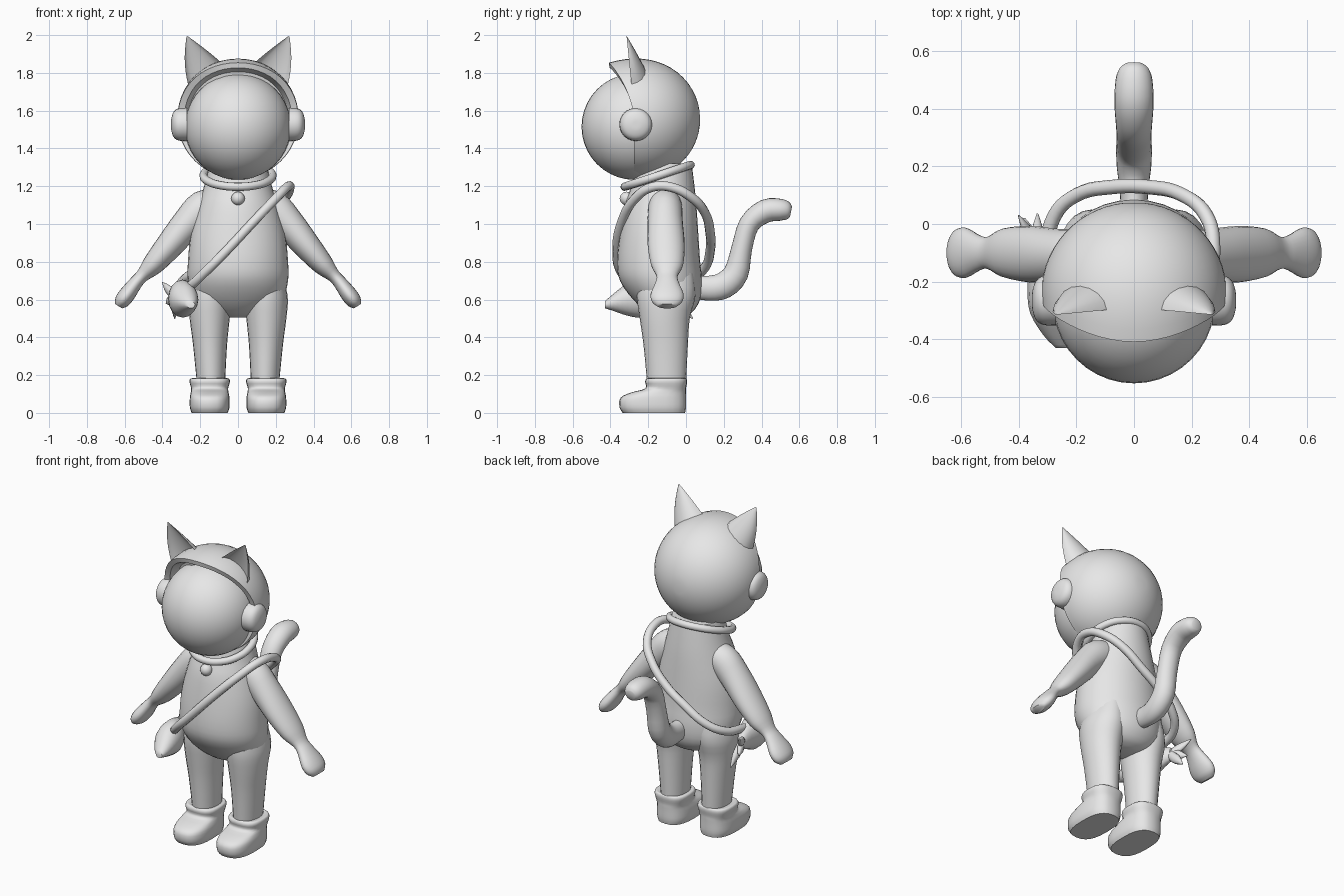
import bpy, bmesh, math
from mathutils import Vector

if "Cube" in bpy.data.objects:
    bpy.data.objects.remove(bpy.data.objects["Cube"])

GREY = bpy.data.materials.new("plain_grey")
GREY.diffuse_color = (0.8, 0.8, 0.8, 1)
GREY.use_nodes = True
GREY.node_tree.nodes["Principled BSDF"].inputs["Base Color"].default_value = GREY.diffuse_color


def finish(bm, name, angle=50):
    bmesh.ops.recalc_face_normals(bm, faces=bm.faces)
    me = bpy.data.meshes.new(name)
    bm.to_mesh(me)
    bm.free()
    me.materials.append(GREY)
    me.shade_smooth()
    me.set_sharp_from_angle(angle=math.radians(angle))
    ob = bpy.data.objects.new(name, me)
    bpy.context.collection.objects.link(ob)
    return ob


def skin(rings, name, angle=50):
    """Join rings of points into a closed, capped surface."""
    bm = bmesh.new()
    vs = [[bm.verts.new(p) for p in r] for r in rings]
    n = len(vs[0])
    for a, b in zip(vs, vs[1:]):
        for i in range(n):
            bm.faces.new((a[i], a[(i + 1) % n], b[(i + 1) % n], b[i]))
    bm.faces.new(vs[0])
    bm.faces.new(vs[-1])
    return finish(bm, name, angle)


def smooth_rows(rows, steps):
    """Catmull-Rom interpolation of the section rows."""
    out = []
    for i in range(len(rows) - 1):
        p0, p1 = rows[max(i - 1, 0)], rows[i]
        p2, p3 = rows[i + 1], rows[min(i + 2, len(rows) - 1)]
        for s in range(steps):
            t = s / steps
            out.append([0.5 * (2 * b + (c - a) * t + (2 * a - 5 * b + 4 * c - d) * t * t
                               + (3 * b - a - 3 * c + d) * t ** 3)
                        for a, b, c, d in zip(p0, p1, p2, p3)])
    return out + [list(rows[-1])]


def loft(name, rows, side, along=None, mirror=1, n=24, steps=3, power=1.0, angle=50):
    """Rows are centre x, y, z, radius along side, radius across it."""
    rows = smooth_rows(rows, steps)
    side = Vector(side)
    rings = []
    for i, r in enumerate(rows):
        c = Vector(r[:3])
        t = along or Vector(rows[min(i + 1, len(rows) - 1)][:3]) - Vector(rows[max(i - 1, 0)][:3])
        across = Vector(t).cross(side).normalized()
        ring = []
        for k in range(n):
            a = 2 * math.pi * k / n
            u = math.copysign(abs(math.cos(a)) ** power, math.cos(a))
            v = math.copysign(abs(math.sin(a)) ** power, math.sin(a))
            p = c + side * (u * r[3]) + across * (v * r[4])
            ring.append((p.x * mirror, p.y, p.z))
        rings.append(ring)
    return skin(rings, name, angle)


def upright(rows):
    """Turn x, z, half width, front y, back y into loft rows."""
    return [(x, (f + b) / 2, z, w, (b - f) / 2) for x, z, w, f, b in rows]


def tube(name, pts, radius):
    cu = bpy.data.curves.new(name, 'CURVE')
    cu.dimensions = '3D'
    cu.bevel_depth, cu.bevel_resolution, cu.resolution_u = radius, 3, 5
    sp = cu.splines.new('BEZIER')
    sp.bezier_points.add(len(pts) - 1)
    for b, p in zip(sp.bezier_points, pts):
        b.co = p
        b.handle_left_type = b.handle_right_type = 'AUTO'
    sp.use_cyclic_u = True
    cu.materials.append(GREY)
    ob = bpy.data.objects.new(name, cu)
    bpy.context.collection.objects.link(ob)
    bpy.ops.object.select_all(action='DESELECT')
    ob.select_set(True)
    bpy.context.view_layer.objects.active = ob
    bpy.ops.object.convert(target='MESH')


def ball(name, centre, radius, seg=32):
    bm = bmesh.new()
    bmesh.ops.create_uvsphere(bm, u_segments=seg, v_segments=seg // 2, radius=radius)
    bmesh.ops.translate(bm, verts=bm.verts, vec=centre)
    finish(bm, name)


X, Y, Z = (1, 0, 0), (0, 1, 0), (0, 0, 1)

# torso with a round belly
loft("torso", upright([
    (0, 1.32, .15, -.27, .03), (0, 1.20, .18, -.29, .045), (0, 1.10, .21, -.325, .055),
    (0, .95, .25, -.35, .065), (0, .80, .265, -.365, .075), (0, .70, .265, -.35, .085),
    (0, .60, .235, -.28, .075), (0, .53, .15, -.2, .03), (0, .505, .05, -.14, -.03)]),
    X, Z, n=32)

for s, word in ((1, "right"), (-1, "left")):
    # legs and boots
    loft(word + "_leg", upright([
        (.14, .74, .09, -.25, .04), (.148, .62, .115, -.26, .05), (.15, .50, .106, -.245, .02),
        (.148, .36, .09, -.225, .01), (.143, .15, .074, -.205, 0)]), X, Z, s)
    loft(word + "_boot", upright([
        (.15, 0, .095, -.335, -.005), (.15, .03, .105, -.352, 0), (.15, .08, .105, -.347, 0),
        (.15, .108, .1, -.29, 0), (.15, .13, .098, -.215, 0), (.15, .165, .107, -.217, .006),
        (.15, .183, .1, -.207, 0), (.15, .18, .075, -.19, -.015)]), X, Z, s, power=.75)
    # arm running into a mitten
    loft(word + "_arm", [
        (.09, -.11, 1.12, .08, .07), (.18, -.11, 1.085, .09, .095), (.26, -.11, 1.01, .093, .085),
        (.36, -.105, .89, .098, .073), (.45, -.1, .785, .085, .057), (.505, -.1, .728, .056, .036),
        (.54, -.1, .69, .062, .036), (.585, -.1, .63, .087, .043), (.615, -.1, .59, .08, .04),
        (.632, -.1, .565, .05, .022)], Y, None, s)
    # helmet side cap
    loft(word + "_side_cap", [
        (.27, -.265, 1.527, .088, .088), (.315, -.265, 1.527, .085, .085),
        (.34, -.265, 1.527, .068, .068), (.352, -.265, 1.527, .035, .035),
        (.354, -.265, 1.527, .01, .01)], Y, X, s)
    # pointed ear with a hollow front
    inner, outer, tip = Vector((.06, -.295, 1.83)), Vector((.255, -.285, 1.70)), Vector((.272, -.315, 1.998))
    rings = []
    for j in range(9):
        t = j / 8 * .98
        bulge = math.sin(t * math.pi) * .018
        a = inner.lerp(tip, t) + Vector((0, 0, bulge * .3))
        b = outer.lerp(tip, t) + Vector((bulge, 0, 0))
        ring = []
        for k in range(16):
            w = 2 * math.pi * k / 16
            depth = .1 * math.sin(w) if math.sin(w) > 0 else .055 * -math.sin(w)
            p = (a + b) / 2 + (b - a) / 2 * math.cos(w) + Vector((0, depth * (1 - t), 0))
            ring.append((p.x * s, p.y, p.z))
        rings.append(ring)
    skin(rings, word + "_ear")

# helmet shell: open at the front, with a brim above the visor
N, M, R = 48, 16, .315
cy, cz = -.24, 1.555
rings = [[] for _ in range(M + 2)]
for k in range(N):
    a = 2 * math.pi * k / N
    w = max(0, math.sin(a)) ** 1.6
    limit = math.acos((-.275 - .12 * w - cy) / R)
    for j in range(1, M + 1):
        f = j / M
        r = R * (1 + .09 * w * f ** 6)
        rad = r * math.sin(limit * f)
        y = cy + r * math.cos(limit * f)
        rings[j - 1].append((rad * math.cos(a) * 1.02, y, cz + rad * math.sin(a)))
    for j, scale, back in ((M, .91, .005), (M + 1, .84, .06)):
        rings[j].append((rad * scale * math.cos(a), y + back, cz + rad * scale * math.sin(a)))
skin(rings, "helmet")
ball("visor", (0, -.272, 1.515), .281, 40)

# tilted collar and bell
tube("collar", [(.182 * math.cos(a), -.15 + .175 * math.sin(a), 1.255 + .058 * math.sin(a))
                for a in (math.pi * i / 6 for i in range(12))], .022)
ball("bell", (0, -.315, 1.135), .036, 20)

# curled tail
loft("tail", [
    (0, .03, .67, .045, .06), (0, .12, .66, .05, .066), (0, .2, .675, .06, .07),
    (0, .265, .74, .062, .066), (0, .295, .87, .06, .055), (0, .335, 1.0, .062, .055),
    (0, .42, 1.068, .068, .062), (0, .5, 1.075, .064, .058), (0, .54, 1.068, .05, .046),
    (0, .556, 1.065, .03, .028)], X)

# cross-body strap
tube("strap", [
    (-.265, -.25, .665), (-.18, -.34, .74), (-.06, -.365, .86), (.08, -.34, 1.01),
    (.2, -.27, 1.135), (.26, -.18, 1.195), (.275, -.08, 1.195), (.25, .03, 1.14),
    (.17, .1, 1.06), (.05, .128, .95), (-.08, .128, .86), (-.2, .1, .77),
    (-.275, .03, .715), (-.3, -.1, .68)], .025)

# fish-shaped pouch with two tail fins
loft("pouch", [
    (-.25, -.43, .572, .022, .018), (-.265, -.385, .585, .05, .045), (-.285, -.31, .60, .075, .085),
    (-.295, -.23, .605, .075, .1), (-.315, -.14, .615, .05, .07), (-.34, -.06, .615, .024, .035)],
    X, Y, n=16)
for i, end in enumerate(((-.4, .03, .69), (-.335, .035, .5), (-.38, .02, .58))):
    base = Vector((-.335, -.08, .615))
    mid = base.lerp(Vector(end), .5)
    loft("pouch_fin_%d" % (i + 1), [(*base, .02, .025), (*mid, .02, .028), (*end, .003, .003)],
         X, n=10)
